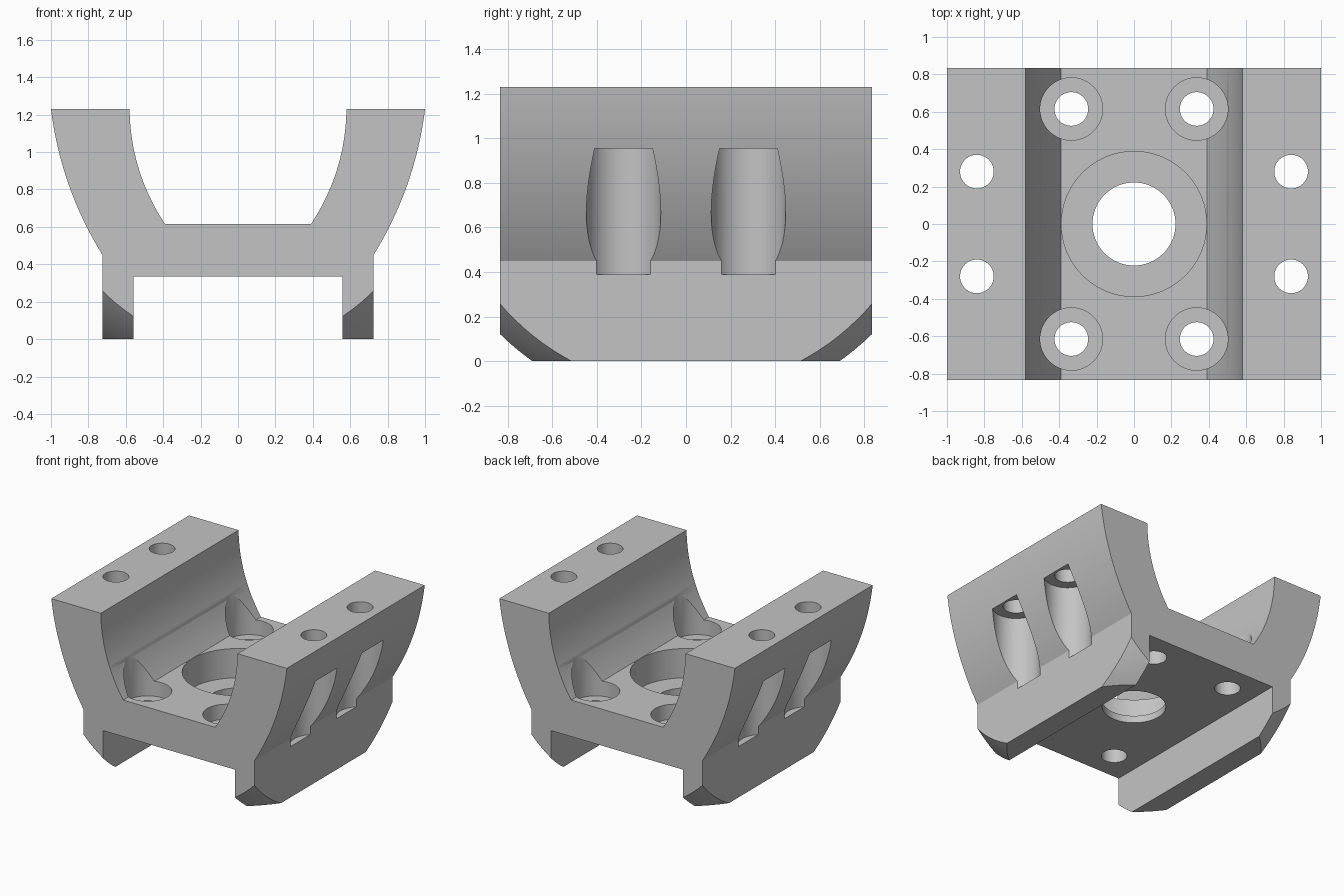
import bpy, bmesh
from math import sin, cos, pi, sqrt
from mathutils import Vector

default = bpy.data.objects.get("Cube")
if default:
    bpy.data.objects.remove(default, do_unlink=True)

HALF_DEPTH = 0.835
FLOOR = 0.615


def make_object(name, bm):
    bmesh.ops.recalc_face_normals(bm, faces=bm.faces)
    mesh = bpy.data.meshes.new(name)
    bm.to_mesh(mesh)
    bm.free()
    obj = bpy.data.objects.new(name, mesh)
    bpy.context.collection.objects.link(obj)
    return obj


def arc(start, end, bulge, steps=20):
    """Shallow curve bulging to the right of the start-end direction."""
    a, b = Vector(start), Vector(end)
    d = b - a
    side = Vector((d.y, -d.x)).normalized()
    ts = [i / steps for i in range(steps + 1)]
    return [tuple(a + d * t + side * (4 * bulge * t * (1 - t))) for t in ts]


def turned(name, profile, x=0, y=0, sides=64):
    """Solid of revolution about a vertical axis, from (radius, z) pairs."""
    bm = bmesh.new()
    angles = [2 * pi * i / sides for i in range(sides)]
    rings = [[bm.verts.new((x + r * cos(a), y + r * sin(a), z)) for a in angles]
             for r, z in profile]
    for low, high in zip(rings, rings[1:]):
        for i in range(sides):
            j = (i + 1) % sides
            bm.faces.new((low[i], low[j], high[j], high[i]))
    bm.faces.new(rings[0])
    bm.faces.new(rings[-1])
    obj = make_object(name, bm)
    obj.hide_render = True
    return obj


def apply_boolean(target, tool, operation):
    mod = target.modifiers.new(tool.name, 'BOOLEAN')
    mod.operation = operation
    mod.solver = 'EXACT'
    mod.object = tool
    bpy.ops.object.modifier_apply(modifier=mod.name)
    bpy.data.objects.remove(tool, do_unlink=True)


# Cross-section: leg, curved arm and channel wall, mirrored to the other side
right = [(0.56, 0.335), (0.56, 0), (0.725, 0)]
right += arc((0.725, 0.45), (1, 1.23), 0.045)
right += arc((0.58, 1.23), (0.39, FLOOR), -0.047)
section = right + [(-x, z) for x, z in reversed(right)]

bm = bmesh.new()
face = bm.faces.new([bm.verts.new((x, -HALF_DEPTH, z)) for x, z in section])
grown = bmesh.ops.extrude_face_region(bm, geom=[face])
moved = [v for v in grown["geom"] if isinstance(v, bmesh.types.BMVert)]
bmesh.ops.translate(bm, vec=(0, 2 * HALF_DEPTH, 0), verts=moved)
cradle = make_object("cradle_bracket", bm)

bpy.ops.object.select_all(action='DESELECT')
cradle.select_set(True)
bpy.context.view_layer.objects.active = cradle

# Rounded trim of the leg corners
RADIUS, CENTRE = 1.315, 0.97
heights = [-0.02 + 0.035 * i for i in range(13)]
bowl = [(sqrt(RADIUS ** 2 - (z - CENTRE) ** 2), z) for z in heights]
bowl += [(2, heights[-1]), (2, 2)]
apply_boolean(cradle, turned("corner_trim", bowl, sides=128), 'INTERSECT')

# Central stepped bore
bore = [(0.222, 0.2), (0.222, 0.39), (0.388, 0.39), (0.388, 0.7)]
apply_boolean(cradle, turned("centre_bore", bore, sides=96), 'DIFFERENCE')

# Floor screw holes, and arm bolt holes with pockets open to the outside
screw = [(0.09, 0.2), (0.09, 0.5), (0.167, 0.5), (0.167, 1.4)]
bolt = [(0.167, 0.39), (0.167, 0.955), (0.09, 0.955), (0.09, 1.4)]
for sx in (-1, 1):
    for sy in (-1, 1):
        apply_boolean(cradle, turned("screw_hole", screw, sx * 0.335, sy * 0.615), 'DIFFERENCE')
        apply_boolean(cradle, turned("bolt_hole", bolt, sx * 0.84, sy * 0.28), 'DIFFERENCE')

# Single grey finish
grey = bpy.data.materials.new("plain_grey")
grey.use_nodes = True
colour = (0.55, 0.55, 0.55, 1)
grey.diffuse_color = colour
grey.node_tree.nodes["Principled BSDF"].inputs["Base Color"].default_value = colour
cradle.data.materials.clear()
cradle.data.materials.append(grey)

bpy.ops.object.shade_smooth_by_angle(angle=pi / 7)
